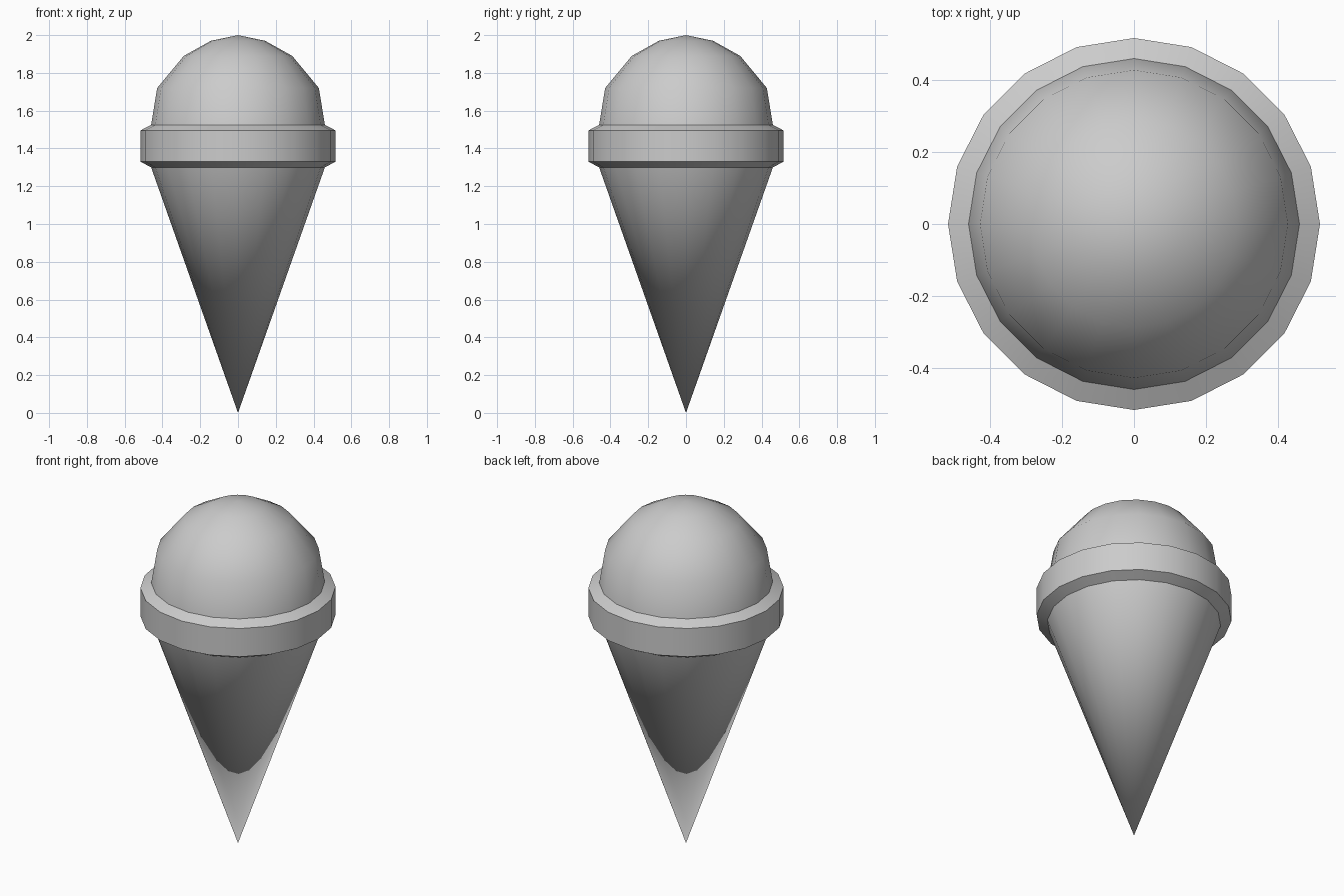
import bpy, bmesh
from math import sin, cos, tau, radians

if "Cube" in bpy.data.objects:
    bpy.data.objects.remove(bpy.data.objects["Cube"])

SIDES = 20


def lathe(name, profile):
    """Revolve (radius, z) points, listed bottom to top, around z."""
    bm = bmesh.new()
    rings = []
    for r, z in profile:
        n = SIDES if r else 1
        rings.append([bm.verts.new((r * cos(tau * i / SIDES), r * sin(tau * i / SIDES), z))
                      for i in range(n)])
    for a, b in zip(rings, rings[1:]):
        for i in range(SIDES):
            j = (i + 1) % SIDES
            quad = [a[i % len(a)], a[j % len(a)], b[j % len(b)], b[i % len(b)]]
            bm.faces.new(list(dict.fromkeys(quad)))
    bmesh.ops.recalc_face_normals(bm, faces=bm.faces)
    mesh = bpy.data.meshes.new(name)
    bm.to_mesh(mesh)
    bm.free()
    obj = bpy.data.objects.new(name, mesh)
    bpy.context.collection.objects.link(obj)
    bpy.ops.object.select_all(action='DESELECT')
    obj.select_set(True)
    bpy.context.view_layer.objects.active = obj
    bpy.ops.object.shade_smooth_by_angle(angle=radians(33))
    # faces of an open part must point away from the axis
    if sum(p.normal.x * p.center.x + p.normal.y * p.center.y for p in mesh.polygons) < 0:
        mesh.flip_normals()
    return obj


# Pointed wafer cone
lathe("wafer_cone", [(0, 0), (0.46, 1.30)])
# Bevelled collar around the cone mouth
lathe("cone_rim", [(0.46, 1.30), (0.517, 1.33), (0.517, 1.495), (0.46, 1.525)])
# Rounded scoop on top
lathe("ice_scoop", [(0.46, 1.525), (0.428, 1.72), (0.287, 1.89), (0.143, 1.97), (0, 2.0)])
